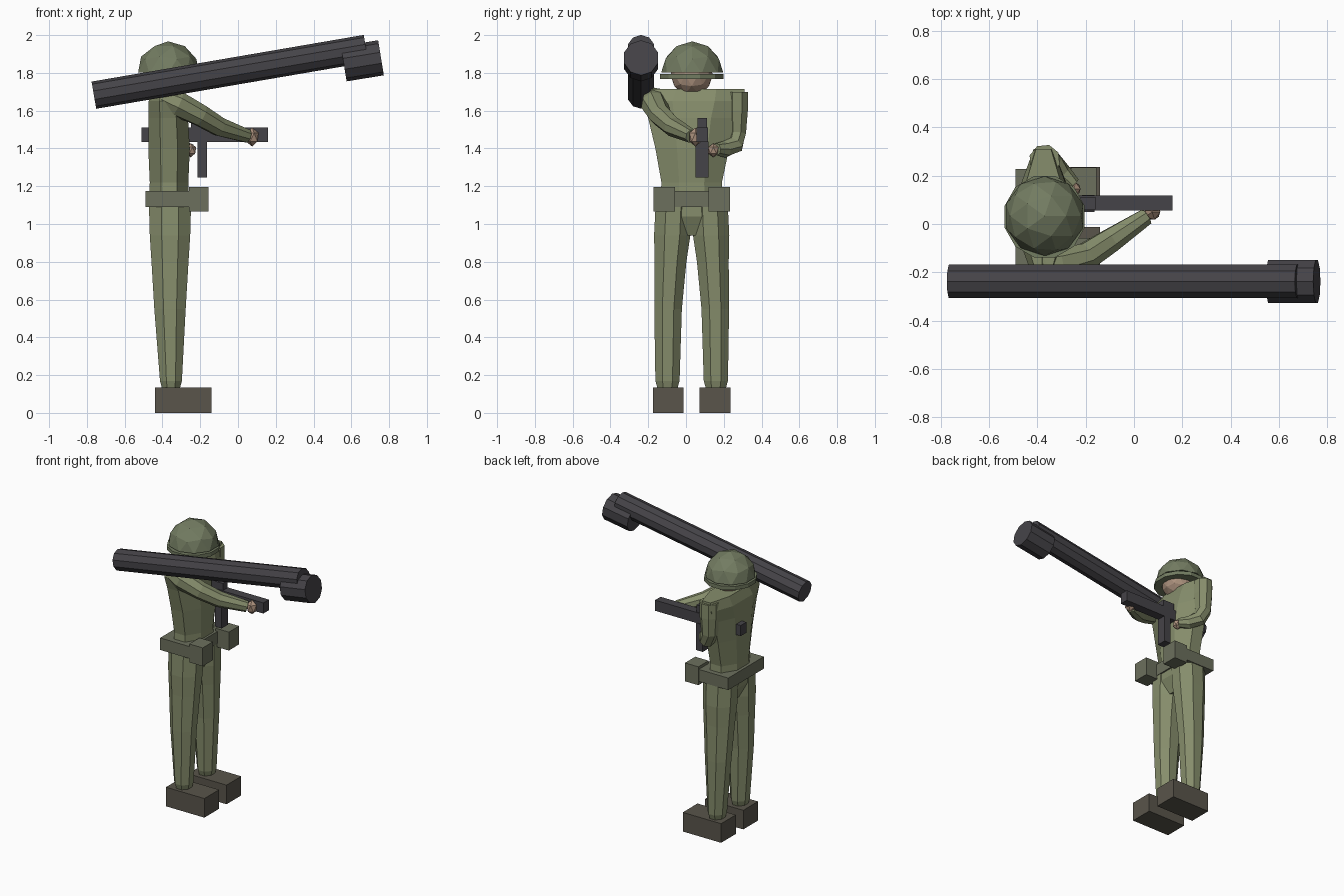
import bpy, bmesh
from math import cos, sin, pi
from mathutils import Vector

if "Cube" in bpy.data.objects:
    bpy.data.objects.remove(bpy.data.objects["Cube"])


def material(name, rgb):
    m = bpy.data.materials.new(name)
    m.diffuse_color = (*rgb, 1)
    m.use_nodes = True
    m.node_tree.nodes["Principled BSDF"].inputs["Base Color"].default_value = m.diffuse_color
    return m


CLOTH = material("olive cloth", (0.24, 0.27, 0.15))
HELMET = material("helmet green", (0.17, 0.20, 0.12))
WEB = material("webbing", (0.15, 0.16, 0.11))
LEATHER = material("leather", (0.10, 0.09, 0.07))
METAL = material("dark metal", (0.06, 0.057, 0.065))
SKIN = material("skin", (0.42, 0.29, 0.21))


def finish(name, bm, mat):
    bmesh.ops.recalc_face_normals(bm, faces=bm.faces[:])
    me = bpy.data.meshes.new(name)
    bm.to_mesh(me)
    bm.free()
    me.materials.append(mat)
    ob = bpy.data.objects.new(name, me)
    bpy.context.collection.objects.link(ob)
    return ob


def box(name, xs, ys, zs, mat):
    bm = bmesh.new()
    bmesh.ops.create_cube(bm, size=1)
    for v in bm.verts:
        v.co = [(a + b) / 2 + c * (b - a) for (a, b), c in zip((xs, ys, zs), v.co)]
    return finish(name, bm, mat)


def skin_rings(name, rings, mat):
    bm = bmesh.new()
    loops = [[bm.verts.new(p) for p in r] for r in rings]
    n = len(loops[0])
    for a, b in zip(loops, loops[1:]):
        for i in range(n):
            j = (i + 1) % n
            bm.faces.new((a[i], a[j], b[j], b[i]))
    bm.faces.new(loops[0])
    bm.faces.new(loops[-1])
    return finish(name, bm, mat)


def stack(name, rows, mat, n=8):
    """Horizontal rings: x centre, y centre, z, half depth, half width."""
    k = 1 / cos(pi / n)
    return skin_rings(name, [[(x + rx * k * cos((i + .5) * 2 * pi / n),
                               y + ry * k * sin((i + .5) * 2 * pi / n), z)
                              for i in range(n)] for x, y, z, rx, ry in rows], mat)


def pipe(name, pts, radii, mat, n):
    """Rings square to a path."""
    pts = [Vector(p) for p in pts]
    rings = []
    for i, (p, r) in enumerate(zip(pts, radii)):
        d = (pts[min(i + 1, len(pts) - 1)] - pts[max(i - 1, 0)]).normalized()
        u = d.cross(Vector((0.3, 1, 0.1)) if n < 9 else Vector((0, 1, 0))).normalized()
        w = d.cross(u)
        rings.append([p + r * (u * cos(2 * pi * k / n) + w * sin(2 * pi * k / n))
                      for k in range(n)])
    return skin_rings(name, rings, mat)


def ball(name, c, scale, mat, sub=2, floor=None):
    bm = bmesh.new()
    bmesh.ops.create_icosphere(bm, subdivisions=sub, radius=1)
    for v in bm.verts:
        v.co = [o + s * q for o, s, q in zip(c, scale, v.co)]
    if floor is not None:
        bmesh.ops.bisect_plane(bm, geom=bm.verts[:] + bm.edges[:] + bm.faces[:],
                               plane_co=(0, 0, floor), plane_no=(0, 0, 1), clear_inner=True)
        bmesh.ops.holes_fill(bm, edges=[e for e in bm.edges if e.is_boundary])
    return finish(name, bm, mat)


# Legs, boots and pouches, mirrored about the body's middle
MID = 0.03
for s, side in ((-1, "right"), (1, "left")):
    stack(side + "_leg", [(-.355, MID + s * .128, .12, .045, .05),
                          (-.355, MID + s * .128, .17, .058, .064),
                          (-.36, MID + s * .125, .55, .083, .073),
                          (-.36, MID + s * .112, .80, .098, .084),
                          (-.36, MID + s * .103, .94, .107, .096),
                          (-.36, MID + s * .095, 1.12, .112, .095)], CLOTH)
    y = MID + s * .124
    box(side + "_boot", (-.44, -.14), (y - .082, y + .082), (0, .135), LEATHER)
    y = MID + s * .146
    box(side + "_pouch", (-.26, -.155), (y - .057, y + .057), (1.065, 1.195), WEB)
stack("hips", [(-.36, MID, .94, .06, .06), (-.36, MID, 1.04, .105, .15),
               (-.36, MID, 1.14, .105, .18)], CLOTH)
box("belt", (-.49, -.245), (-.17, .228), (1.09, 1.175), WEB)

# Torso and right shoulder
stack("torso", [(-.365, MID, 1.13, .105, .165), (-.365, MID, 1.22, .102, .16),
                (-.365, .033, 1.40, .11, .195), (-.37, .035, 1.56, .105, .235),
                (-.375, .04, 1.65, .098, .27), (-.375, .055, 1.715, .075, .255)], CLOTH)

# Arms and hands
pipe("right_arm", [(-.40, -.17, 1.67), (-.32, -.17, 1.635), (-.2, -.135, 1.575),
                   (-.1, -.07, 1.515), (.05, .03, 1.465)],
     [.06, .07, .06, .053, .037], CLOTH, 8)
pipe("left_arm", [(-.37, .265, 1.70), (-.37, .265, 1.60), (-.37, .265, 1.48),
                  (-.345, .255, 1.42), (-.30, .205, 1.395), (-.25, .16, 1.395)],
     [.065, .065, .055, .052, .045, .032], CLOTH, 8)
ball("right_hand", (.075, .05, 1.46), (.038, .038, .05), SKIN, 1)
ball("left_hand", (-.25, .145, 1.39), (.032, .032, .037), SKIN, 1)

# Head and helmet
ball("head", (-.355, MID, 1.79), (.115, .112, .115), SKIN)
ball("helmet", (-.37, MID + .003, 1.797), (.168, .166, .17), HELMET, 2, 1.803)
stack("helmet_rim", [(-.37, MID, 1.768, .166, .168), (-.37, MID, 1.795, .166, .168)],
      HELMET, 12)

# Rifle
box("rifle_body", (-.51, .16), (.055, .117), (1.435, 1.51), METAL)
box("rifle_magazine", (-.215, -.163), (.05, .12), (1.245, 1.437), METAL)
box("rifle_sight", (-.25, -.16), (.06, .112), (1.505, 1.56), METAL)

# Shoulder tube and its wider muzzle piece
pipe("launcher_tube", [(-.763, -.238, 1.682), (.678, -.238, 1.929)], [.073] * 2, METAL, 10)
pipe("launcher_muzzle", [(.56, -.238, 1.848), (.757, -.238, 1.88)], [.094] * 2, METAL, 10)
